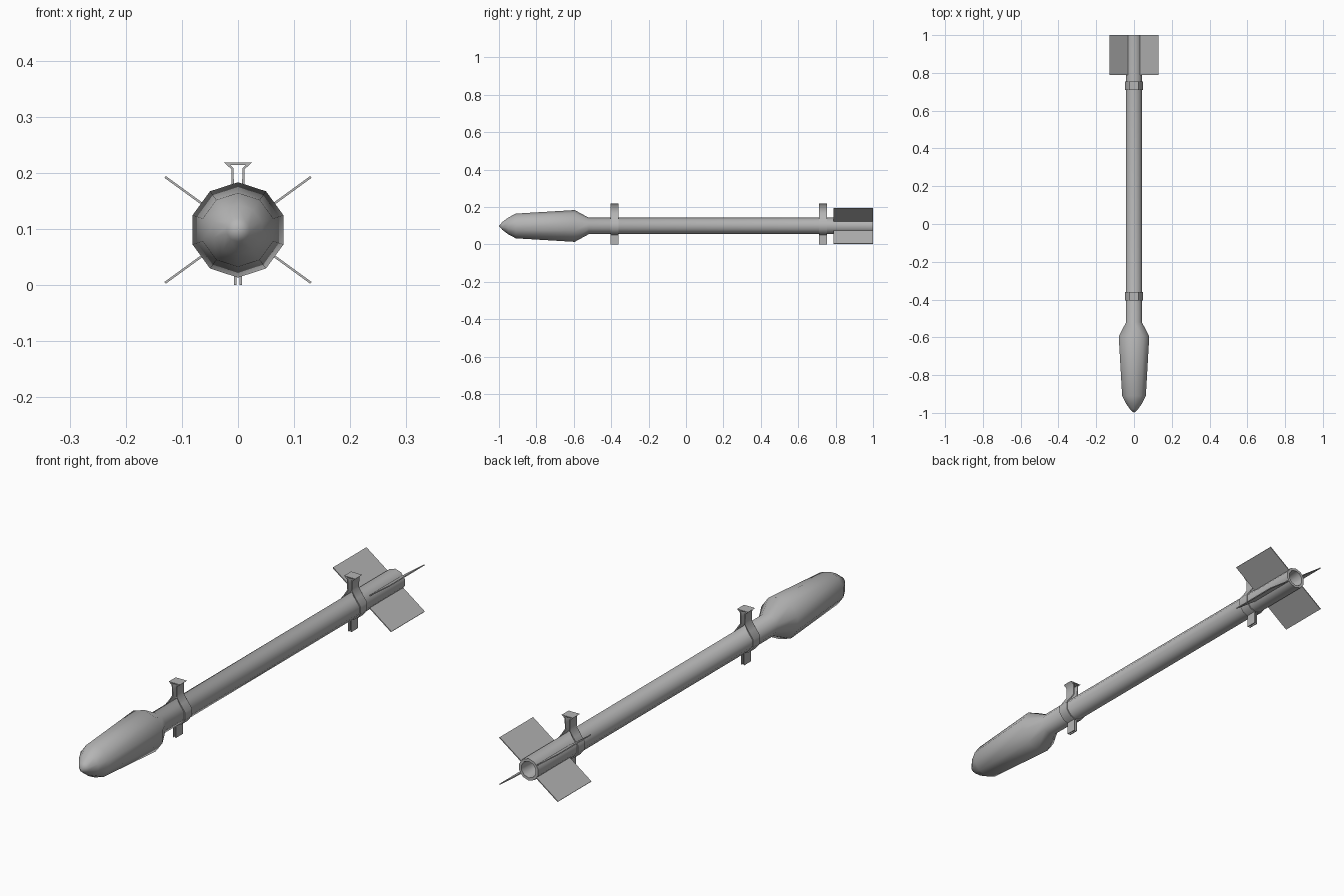
import bpy, bmesh, math

if "Cube" in bpy.data.objects:
    bpy.data.objects.remove(bpy.data.objects["Cube"])

AXIS_Z = 0.0985
SIDES = 10

grey = bpy.data.materials.new("dark_grey")
grey.diffuse_color = (0.46, 0.46, 0.46, 1)
grey.use_nodes = True
grey.node_tree.nodes["Principled BSDF"].inputs["Base Color"].default_value = grey.diffuse_color


def finish(name, bm, smooth=None):
    bmesh.ops.recalc_face_normals(bm, faces=bm.faces)
    mesh = bpy.data.meshes.new(name)
    bm.to_mesh(mesh)
    bm.free()
    mesh.materials.append(grey)
    ob = bpy.data.objects.new(name, mesh)
    bpy.context.collection.objects.link(ob)
    if smooth:
        bpy.ops.object.select_all(action='DESELECT')
        ob.select_set(True)
        bpy.context.view_layer.objects.active = ob
        bpy.ops.object.shade_smooth_by_angle(angle=math.radians(smooth))
    return ob


def lathe(name, profile):
    """Ten-sided revolve of (radius, y) points about the long axis."""
    bm = bmesh.new()
    rings = []
    for r, y in profile:
        if r == 0:
            rings.append([bm.verts.new((0, y, AXIS_Z))] * SIDES)
        else:
            angles = [math.pi / 2 + math.tau * i / SIDES for i in range(SIDES)]
            rings.append([bm.verts.new((r * math.cos(a), y, AXIS_Z + r * math.sin(a)))
                          for a in angles])
    for a, b in zip(rings, rings[1:]):
        for i in range(SIDES):
            j = (i + 1) % SIDES
            bm.faces.new(dict.fromkeys((a[i], a[j], b[j], b[i])))
    return finish(name, bm, 40)


def band(name, path, y0, y1, thickness):
    """Strip following an open (x, z) path, with thickness added inward."""
    bm = bmesh.new()
    left = []
    n = len(path)
    for i, (x, z) in enumerate(path):
        normals = []
        for k in (i - 1, i):
            if 0 <= k < n - 1:
                dx, dz = path[k + 1][0] - path[k][0], path[k + 1][1] - path[k][1]
                d = math.hypot(dx, dz)
                normals.append((-dz / d, dx / d))
        nx, nz = (sum(v[c] for v in normals) / len(normals) for c in (0, 1))
        s = thickness / (nx * nx + nz * nz)
        left.append((x + nx * s, z + nz * s))
    rows = [[bm.verts.new((p[0], y, p[1])) for p in pts]
            for pts, y in ((path, y0), (path, y1), (left, y1), (left, y0))]
    for k in range(4):
        a, b = rows[k], rows[(k + 1) % 4]
        for i in range(n - 1):
            bm.faces.new((a[i], a[i + 1], b[i + 1], b[i]))
    for i in (0, n - 1):
        bm.faces.new([r[i] for r in rows])
    return finish(name, bm, 62)


# Bulged nose, slim tube and hollow tail nozzle
lathe("body", [(0, -1), (0.021, -0.982), (0.045, -0.95), (0.066, -0.91),
               (0.085, -0.595), (0.044, -0.52), (0.044, 1.0),
               (0.033, 1.0), (0.026, 0.93), (0, 0.93)])

# Four flat tail fins
for i, deg in enumerate((36, 144, 216, 324)):
    a = math.radians(deg)
    c, s, h = math.cos(a), math.sin(a), 0.002
    bm = bmesh.new()
    bmesh.ops.create_cube(bm, size=1)
    for v in bm.verts:
        r, t = 0.0985 + 0.124 * v.co.x, 2 * h * v.co.z
        v.co = (r * c - t * s, 0.894 + 0.212 * v.co.y, AXIS_Z + r * s + t * c)
    finish(f"tail_fin_{i + 1}", bm)

# Two clamps wrapping the tube, each with a hanger head and a split foot
half = [(0.007, 0.0), (0.007, 0.050), (0.028, 0.058), (0.047, 0.083), (0.047, 0.114),
        (0.028, 0.139), (0.011, 0.165), (0.012, 0.207), (0.025, 0.2185)]
loop = half + [(-x, z) for x, z in reversed(half)]
for name, y in (("front_clamp", -0.382), ("rear_clamp", 0.732)):
    band(name, loop, y - 0.022, y + 0.022, 0.004)
